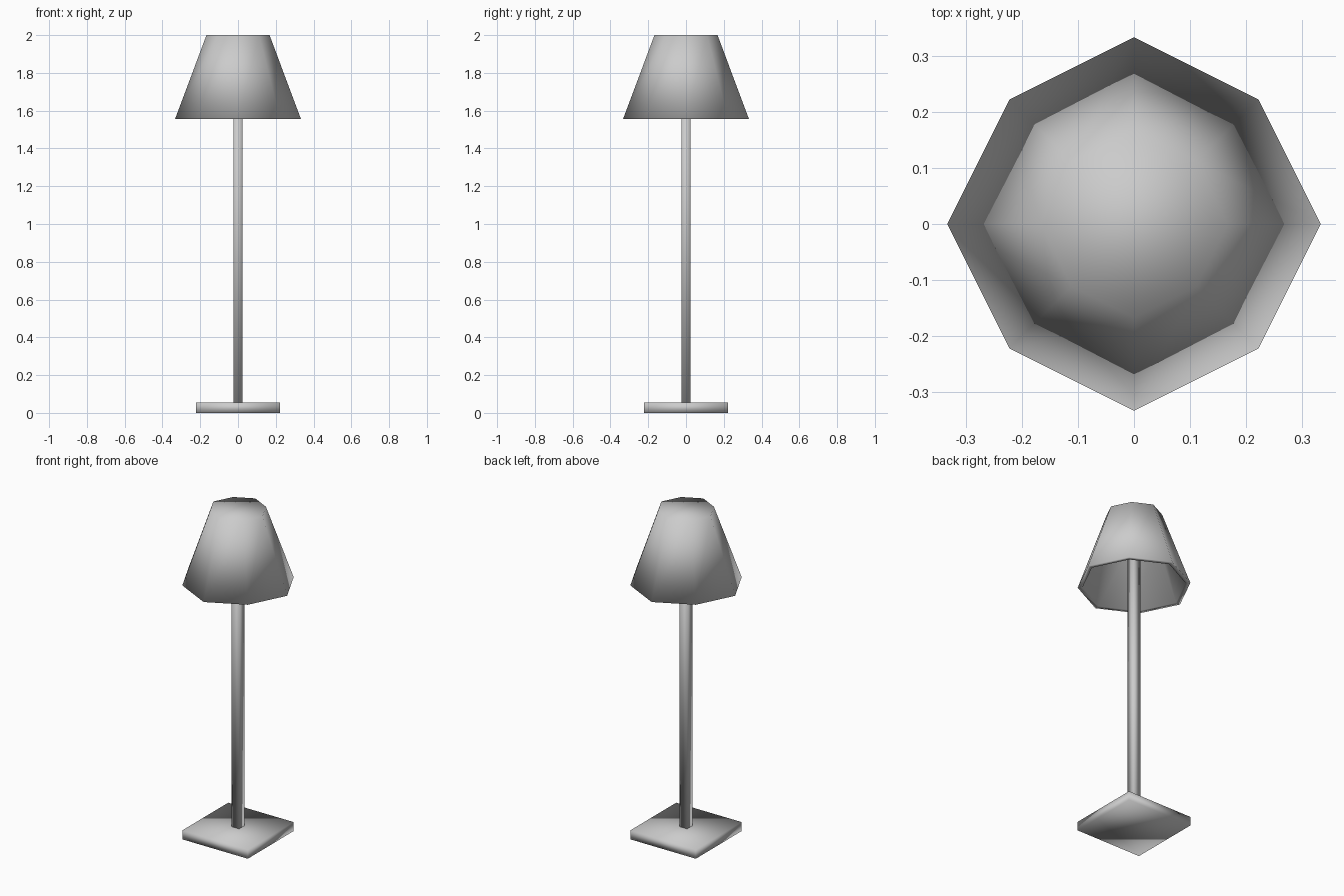
import bpy
import bmesh

cube = bpy.data.objects.get("Cube")
if cube:
    bpy.data.objects.remove(cube, do_unlink=True)

grey = bpy.data.materials.new("plain_grey")
grey.use_nodes = True
colour = (0.6, 0.6, 0.6, 1)
grey.diffuse_color = colour
grey.node_tree.nodes["Principled BSDF"].inputs["Base Color"].default_value = colour


def square(half):
    return [(half, half), (-half, half), (-half, -half), (half, -half)]


def octagon(r):
    # Corners on the axes reach further than the diagonal ones
    d = r * 2 / 3
    return [(r, 0), (d, d), (0, r), (-d, d), (-r, 0), (-d, -d), (0, -r), (d, -d)]


def loft(name, sections):
    """Skin a stack of (outline, height) sections and cap both ends."""
    bm = bmesh.new()
    rings = [[bm.verts.new((x, y, z)) for x, y in outline] for outline, z in sections]
    for a, b in zip(rings, rings[1:]):
        for i in range(len(a)):
            j = (i + 1) % len(a)
            bm.faces.new((a[i], a[j], b[j], b[i]))
    bm.faces.new(rings[0])
    bm.faces.new(rings[-1])
    bmesh.ops.recalc_face_normals(bm, faces=bm.faces)
    for face in bm.faces:
        face.smooth = True
    mesh = bpy.data.meshes.new(name)
    bm.to_mesh(mesh)
    bm.free()
    mesh.materials.append(grey)
    obj = bpy.data.objects.new(name, mesh)
    bpy.context.collection.objects.link(obj)
    return obj


# Square foot and slim square pole
loft("base", [(square(0.222), 0), (square(0.222), 0.055)])
loft("pole", [(square(0.025), 0.05), (square(0.025), 1.97)])

# Tapered shade, closed on top and hollow underneath
loft("lampshade", [
    (octagon(0.145), 1.96),
    (octagon(0.305), 1.556),
    (octagon(0.333), 1.556),
    (octagon(0.167), 2.0),
])
